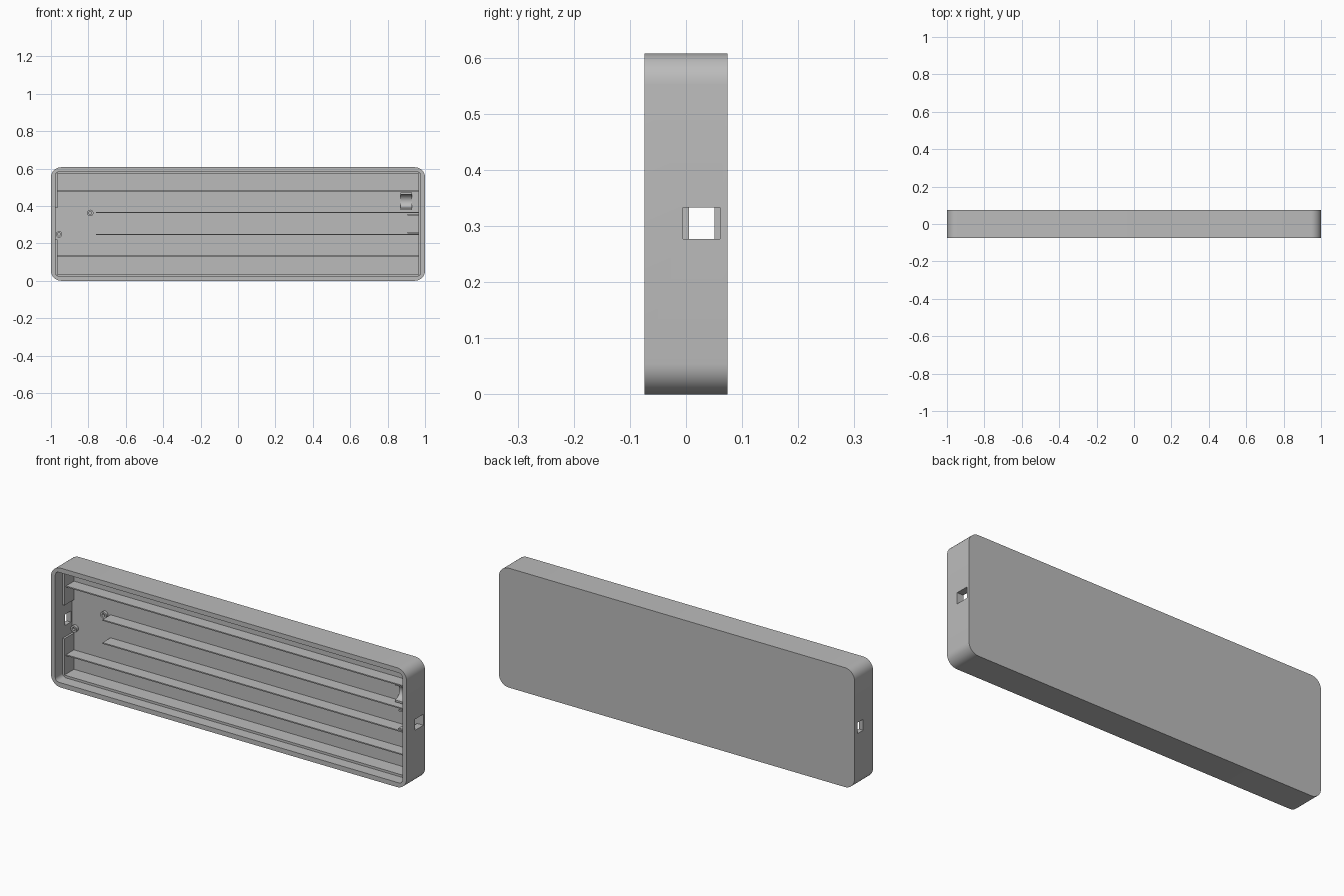
import bpy, bmesh
from math import sin, cos, pi, radians

cube = bpy.data.objects.get("Cube")
if cube:
    bpy.data.objects.remove(cube, do_unlink=True)

grey = bpy.data.materials.new("matte_grey")
grey.use_nodes = True
colour = (0.5, 0.5, 0.5, 1)
grey.diffuse_color = colour
grey.node_tree.nodes["Principled BSDF"].inputs["Base Color"].default_value = colour

FRONT, BACK, FLOOR = -0.074, 0.074, 0.061
HEIGHT, MID = 0.607, 0.3035
LEDGE, RIB = -0.016, -0.003


def loft(name, rings):
    """Bridge equal-length rings in order and cap both ends."""
    bm = bmesh.new()
    loops = [[bm.verts.new(p) for p in ring] for ring in rings]
    n = len(loops[0])
    for a, b in zip(loops, loops[1:]):
        for i in range(n):
            j = (i + 1) % n
            bm.faces.new((a[i], a[j], b[j], b[i]))
    bm.faces.new(loops[0])
    bm.faces.new(loops[-1])
    bmesh.ops.recalc_face_normals(bm, faces=bm.faces)
    mesh = bpy.data.meshes.new(name)
    bm.to_mesh(mesh)
    bm.free()
    mesh.materials.append(grey)
    obj = bpy.data.objects.new(name, mesh)
    bpy.context.collection.objects.link(obj)
    return obj


def activate(obj):
    bpy.ops.object.select_all(action="DESELECT")
    obj.select_set(True)
    bpy.context.view_layer.objects.active = obj


def smooth(obj):
    activate(obj)
    bpy.ops.object.shade_smooth_by_angle(angle=radians(30))


def rounded(y, inset, radius, steps=8):
    """Rounded rectangle ring at depth y."""
    hx, hz = 1 - inset - radius, MID - inset - radius
    ring = []
    for k, (sx, sz) in enumerate([(1, 1), (-1, 1), (-1, -1), (1, -1)]):
        for i in range(steps + 1):
            a = (k + i / steps) * pi / 2
            ring.append((sx * hx + radius * cos(a), y, MID + sz * hz + radius * sin(a)))
    return ring


def box(name, x0, x1, y0, y1, z0, z1):
    return loft(name, [[(x, y0, z0), (x, y1, z0), (x, y1, z1), (x, y0, z1)] for x in (x0, x1)])


def cut(obj, cutter):
    mod = obj.modifiers.new("port", "BOOLEAN")
    mod.operation = "DIFFERENCE"
    mod.solver = "EXACT"
    mod.object = cutter
    activate(obj)
    bpy.ops.object.modifier_apply(modifier=mod.name)


# Open tray with rounded corners
tray = loft("tray", [rounded(BACK, 0, 0.055), rounded(FRONT, 0, 0.055),
                     rounded(FRONT, 0.024, 0.02), rounded(FLOOR, 0.024, 0.02)])

# Ledges that carry the lid
lo, hi = 0.02, HEIGHT - 0.02
box("bottom_ledge", -0.965, 0.965, LEDGE, FLOOR + 0.003, lo, 0.036)
box("top_ledge", -0.965, 0.965, LEDGE, FLOOR + 0.003, HEIGHT - 0.036, hi)
left_ledge = box("left_ledge", 0.965, 0.98, LEDGE, FLOOR + 0.003, 0.03, HEIGHT - 0.03)
box("right_lower_pad", -0.98, -0.965, LEDGE, FLOOR + 0.003, 0.03, 0.22)
box("right_upper_pad", -0.98, -0.965, LEDGE, FLOOR + 0.003, 0.39, HEIGHT - 0.03)

# Side ports, the left one wider
port = box("port_cutter", 0.9, 1.1, -0.005, FLOOR - 0.0005, 0.277, 0.333)
cut(tray, port)
cut(left_ledge, port)
bpy.data.objects.remove(port, do_unlink=True)
port = box("port_cutter", -1.1, -0.9, 0.005, 0.051, 0.277, 0.333)
cut(tray, port)
bpy.data.objects.remove(port, do_unlink=True)
smooth(tray)

# Long ribs on the floor
for name, z, start in [("lower_rib", 0.132, -0.965), ("lower_middle_rib", 0.248, -0.76),
                       ("upper_middle_rib", 0.365, -0.76), ("upper_rib", 0.481, -0.965)]:
    box(name, start, 0.967, RIB, FLOOR + 0.003, z - 0.003, z + 0.003)

# Short guides beside the left port
for name, z in [("lower_guide", 0.258), ("upper_guide", 0.352)]:
    box(name, 0.905, 0.967, RIB, FLOOR + 0.003, z - 0.004, z + 0.004)


# Screw bosses
def circle(x, y, z, r, n=24):
    return [(x + r * cos(2 * pi * i / n), y, z + r * sin(2 * pi * i / n)) for i in range(n)]


for name, x, z in [("inner_boss", -0.79, 0.363), ("edge_boss", -0.957, 0.248)]:
    smooth(loft(name, [circle(x, FLOOR + 0.003, z, 0.017), circle(x, 0.046, z, 0.017),
                       circle(x, 0.046, z, 0.008), circle(x, FLOOR - 0.001, z, 0.008)]))

# Cradle with a round groove
zc, r, top = 0.425, 0.037, 0.018
profile = [(FLOOR + 0.003, zc - 0.047), (top, zc - 0.047)]
profile += [(top + r * sin(pi * i / 16), zc - r * cos(pi * i / 16)) for i in range(17)]
profile += [(top, zc + 0.047), (FLOOR + 0.003, zc + 0.047)]
smooth(loft("cable_cradle", [[(x, y, z) for y, z in profile] for x in (0.87, 0.93)]))
